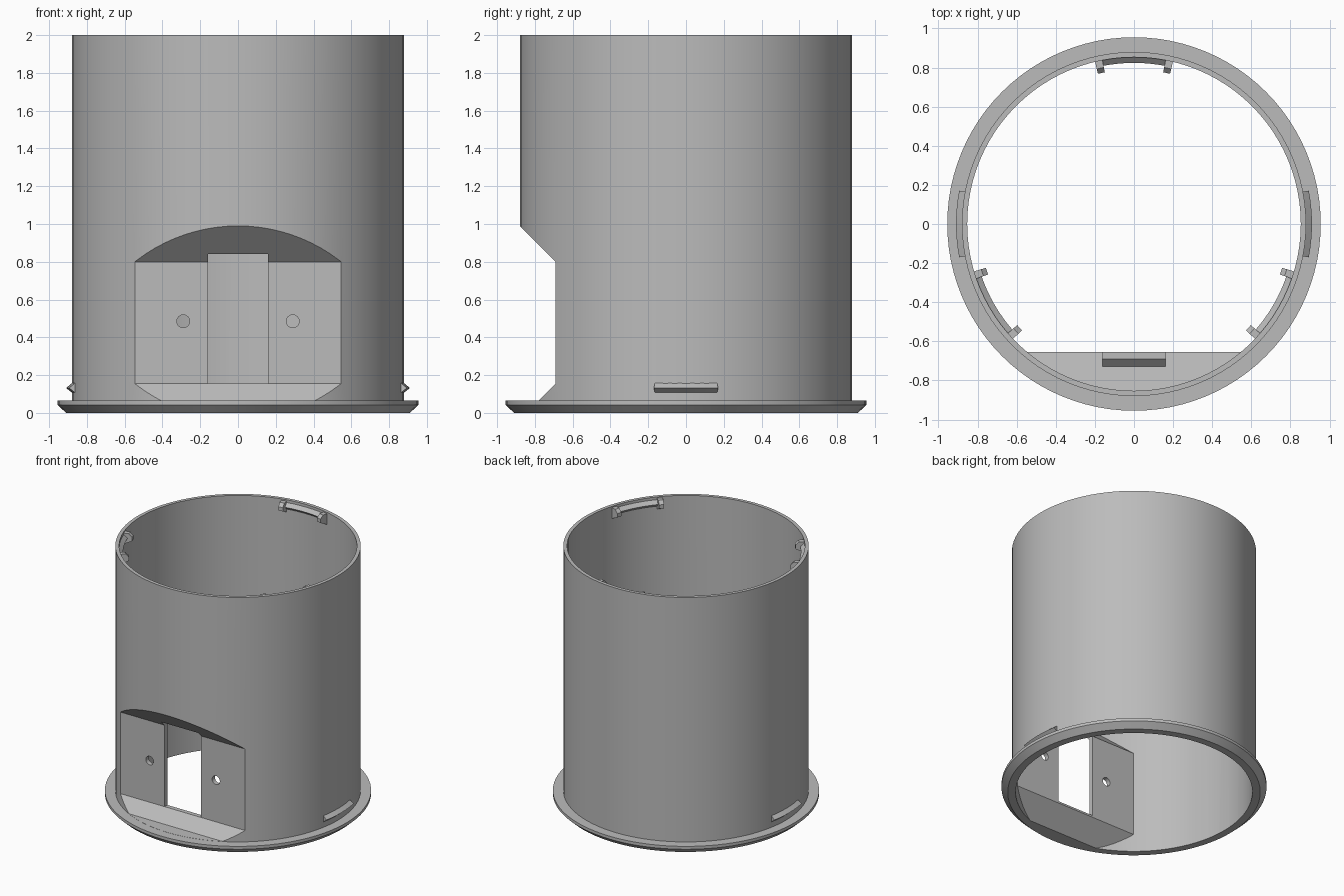
import bpy, bmesh
from math import radians, cos, sin, pi

if "Cube" in bpy.data.objects:
    bpy.data.objects.remove(bpy.data.objects["Cube"])

grey = bpy.data.materials.new("plain grey")
grey.use_nodes = True
colour = (0.5, 0.5, 0.5, 1)
grey.diffuse_color = colour
grey.node_tree.nodes["Principled BSDF"].inputs["Base Color"].default_value = colour

R_IN, R_OUT, HEIGHT = 0.853, 0.88, 2.0


def make_object(name, bm):
    bmesh.ops.remove_doubles(bm, verts=bm.verts, dist=1e-5)
    bmesh.ops.recalc_face_normals(bm, faces=bm.faces)
    mesh = bpy.data.meshes.new(name)
    bm.to_mesh(mesh)
    bm.free()
    mesh.materials.append(grey)
    ob = bpy.data.objects.new(name, mesh)
    bpy.context.collection.objects.link(ob)
    return ob


def sweep(name, profile, start=0, end=360, steps=96):
    """Turn a closed (radius, z) profile about the z axis."""
    full = end - start >= 360
    bm = bmesh.new()
    rings = []
    for i in range(steps if full else steps + 1):
        a = radians(start + (end - start) * i / steps)
        rings.append([bm.verts.new((r * cos(a), r * sin(a), z)) for r, z in profile])
    n = len(profile)
    for i in range(steps):
        a, b = rings[i], rings[(i + 1) % len(rings)]
        for j in range(n):
            k = (j + 1) % n
            if profile[j][0] or profile[k][0]:
                bm.faces.new((a[j], b[j], b[k], a[k]))
    if not full:
        bm.faces.new(rings[0])
        bm.faces.new(rings[-1])
    return make_object(name, bm)


def prism(name, outline, x0, x1):
    """Extrude a (y, z) outline along x."""
    bm = bmesh.new()
    face = bm.faces.new([bm.verts.new((x0, y, z)) for y, z in outline])
    out = bmesh.ops.extrude_face_region(bm, geom=[face])
    verts = [v for v in out["geom"] if isinstance(v, bmesh.types.BMVert)]
    bmesh.ops.translate(bm, verts=verts, vec=(x1 - x0, 0, 0))
    return make_object(name, bm)


def cut(target, cutter):
    """Subtract a cutter and apply the result."""
    mod = target.modifiers.new("cut", "BOOLEAN")
    mod.operation, mod.solver, mod.object = "DIFFERENCE", "EXACT", cutter
    bpy.context.view_layer.update()
    graph = bpy.context.evaluated_depsgraph_get()
    mesh = bpy.data.meshes.new_from_object(target.evaluated_get(graph))
    target.modifiers.clear()
    target.data = mesh
    bpy.data.objects.remove(cutter)


# Tube with a bevelled foot flange, solid at first
shell = sweep("tube_shell", [(0, 0), (0.91, 0), (0.955, 0.042), (0.955, 0.065),
                             (R_OUT, 0.065), (R_OUT, HEIGHT), (0, HEIGHT)])

# Recess in the front with sloped top and bottom
cut(shell, prism("recess_cutter", [(-0.69, 0.8), (-1, 1.11), (-1, 0.066),
                                   (-0.779, 0.066), (-0.69, 0.155)], -1, 1))

# Hollow inside, leaving a wall behind the recess
void = sweep("inner_void", [(0, -0.1), (R_IN, -0.1), (R_IN, 2.1), (0, 2.1)])
cut(void, prism("recess_wall", [(-0.655, 0.815), (-1, 1.16), (-1, -0.205),
                                (-0.655, 0.14)], -1, 1))
cut(shell, void)

# Window and two screw holes through the recess wall
cut(shell, prism("window_cutter", [(-0.73, 0.155), (-0.5, 0.155),
                                   (-0.5, 0.95), (-0.73, 0.95)], -0.16, 0.16))
for x in (-0.29, 0.29):
    bm = bmesh.new()
    bmesh.ops.create_cone(bm, cap_ends=True, segments=24, radius1=0.034,
                          radius2=0.034, depth=0.3)
    for v in bm.verts:
        v.co = (v.co.x + x, v.co.z - 0.67, v.co.y + 0.485)
    cut(shell, make_object("hole_cutter", bm))

parts = [shell]

# Snap ridges outside, near the foot
for side, angle in (("left", 0), ("right", 180)):
    parts.append(sweep(side + "_outer_ridge", [(0.87, 0.1), (0.91, 0.132), (0.87, 0.165)],
                       angle - 10.8, angle + 10.8, 8))

# Snap ridges inside the rim, each between two stop tabs
for place, angle in (("back", 90), ("front_right", 210), ("front_left", 330)):
    parts.append(sweep(place + "_inner_ridge", [(0.86, 1.985), (0.824, 1.953), (0.86, 1.92)],
                       angle - 11, angle + 11, 8))
    for end, shift in (("first", -12.2), ("second", 12.2)):
        mid = angle + shift
        parts.append(sweep(place + "_" + end + "_tab",
                           [(0.86, 1.99), (0.815, 1.99), (0.79, 1.965),
                            (0.79, 1.935), (0.86, 1.9)], mid - 1.3, mid + 1.3, 2))

# Smooth the round walls, keep the edges crisp
bpy.ops.object.select_all(action="DESELECT")
for ob in parts:
    ob.select_set(True)
bpy.context.view_layer.objects.active = shell
bpy.ops.object.shade_smooth_by_angle(angle=radians(25))
